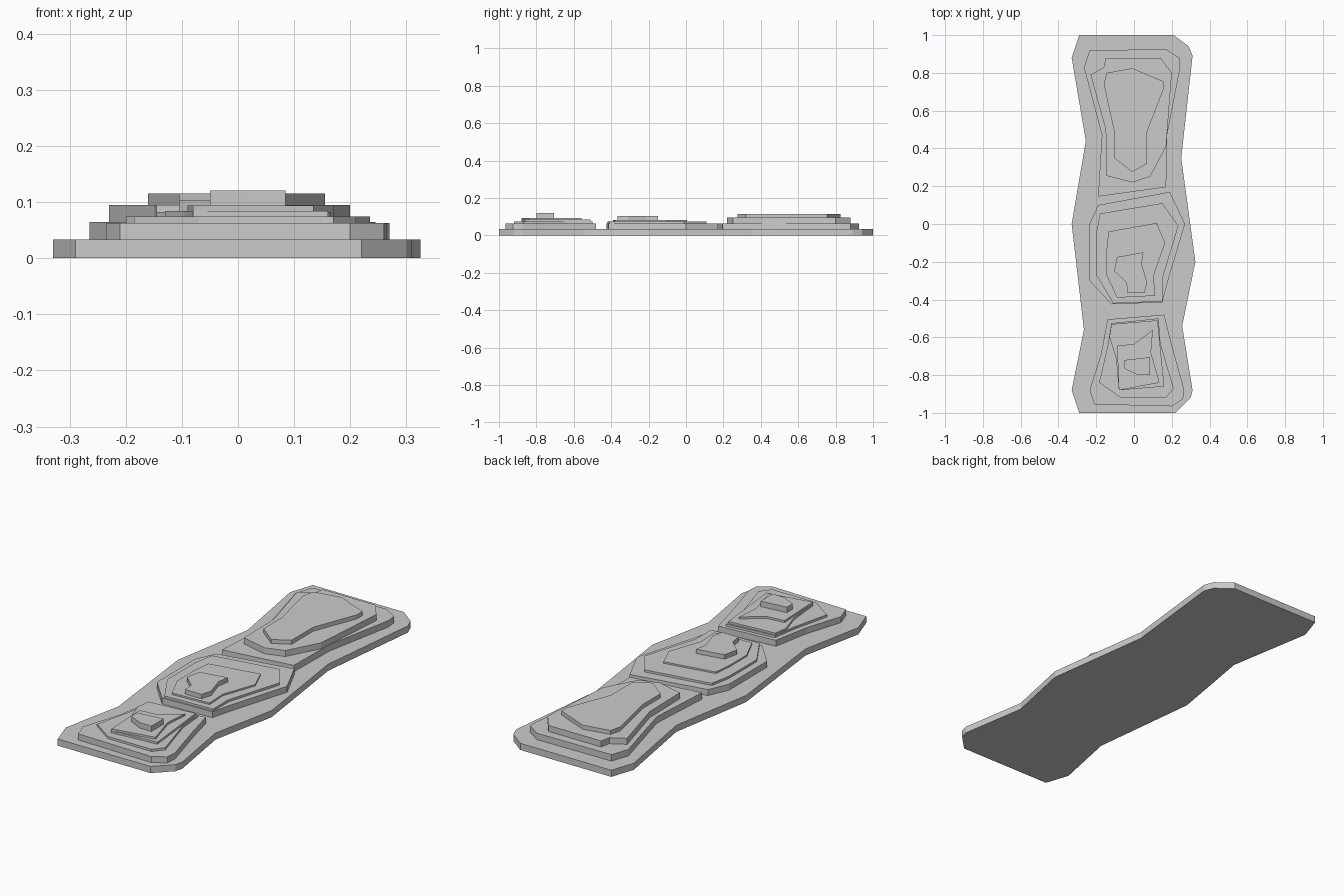
import bpy
import bmesh

CM = 0.01  # outlines are written in hundredths of a unit

default_cube = bpy.data.objects.get("Cube")
if default_cube:
    bpy.data.objects.remove(default_cube, do_unlink=True)


def make_material(name, colour):
    material = bpy.data.materials.new(name)
    material.use_nodes = True
    material.diffuse_color = colour
    shader = material.node_tree.nodes["Principled BSDF"]
    shader.inputs["Base Color"].default_value = colour
    return material


light_grey = make_material("light grey", (0.6, 0.6, 0.6, 1))


def slab(name, bottom, top, outline):
    """Extrude a flat outline into a straight-sided contour layer."""
    bm = bmesh.new()
    corners = [bm.verts.new((x * CM, y * CM, bottom)) for x, y in outline]
    floor = bm.faces.new(corners)
    extruded = bmesh.ops.extrude_face_region(bm, geom=[floor], use_keep_orig=True)
    raised = [v for v in extruded["geom"] if isinstance(v, bmesh.types.BMVert)]
    bmesh.ops.translate(bm, verts=raised, vec=(0, 0, top - bottom))
    bmesh.ops.recalc_face_normals(bm, faces=bm.faces)
    mesh = bpy.data.meshes.new(name)
    bm.to_mesh(mesh)
    bm.free()
    mesh.materials.append(light_grey)
    layer = bpy.data.objects.new(name, mesh)
    bpy.context.collection.objects.link(layer)
    return layer


def mound(name, bottom, layers):
    """Stack contour layers, each one resting on the layer below."""
    for number, (top, outline) in enumerate(layers, start=1):
        slab(f"{name}_layer_{number}", bottom, top, outline)
        bottom = top


# Base plate with pinched waists
BASE_TOP = 0.033
slab("base_plate", 0, BASE_TOP, [
    (-29, 100), (21, 100), (29, 94), (31, 89), (25, 35), (32.5, -20),
    (25.5, -54), (31, -88), (30, -92), (22, -100), (-29, -100), (-33, -88),
    (-26.5, -56), (-33, 0), (-25.5, 44), (-33, 88),
])

# Back mound: three thick steps with a broad, tapering summit
mound("back_mound", BASE_TOP, [
    (0.065, [
        (-23.5, 92), (17, 92.5), (24, 88), (24.5, 83), (17.5, 47), (17, 19.5),
        (-19, 14.5), (-17, 47), (-26.5, 83),
    ]),
    (0.095, [
        (-15, 88), (14, 88), (20, 80), (17, 41), (8.5, 25), (-1, 22),
        (-14.5, 25.5), (-15, 50), (-23, 79), (-16, 83),
    ]),
    (0.115, [
        (-14.5, 80), (-1, 82.5), (15.5, 75.5), (15.5, 71), (7, 49), (7, 32),
        (-1, 27.5), (-10.5, 35), (-10.5, 49), (-16, 74),
    ]),
])

# Middle mound: thin steps with a small jagged summit
mound("middle_mound", BASE_TOP, [
    (0.063, [
        (-19, 10), (19, 17), (27, 0), (18, -30), (15, -41.5), (-12, -42.5),
        (-23.5, -30), (-23.5, 0),
    ]),
    (0.074, [
        (-18, 5.5), (15, 11), (23.5, -1), (15, -29), (15, -41), (-11, -42),
        (-20, -27), (-20, -5),
    ]),
    (0.082, [
        (-13.5, -4), (12, 0.5), (16.5, -10), (10.5, -27), (11, -38),
        (-9, -39), (-14.5, -27), (-14.5, -13),
    ]),
    (0.104, [
        (-9, -17.5), (5, -15), (4, -21), (7, -31), (5.5, -36.5),
        (-3.5, -36.5), (-4, -31), (-10.5, -25),
    ]),
])

# Front mound: five steps up to a small block
mound("front_mound", BASE_TOP, [
    (0.063, [
        (-14, -50.5), (16, -48), (20, -64), (26.5, -87.5), (26, -92.5),
        (20, -96.5), (-21, -95.5), (-23.5, -88), (-17.5, -69),
    ]),
    (0.074, [
        (-12, -52.5), (13, -50), (14, -63), (21, -87), (17, -92),
        (-7, -92), (-18.5, -84), (-14, -65),
    ]),
    (0.084, [
        (-12, -53), (12.5, -51), (14, -66), (16, -86), (-8, -88),
        (-9.5, -71), (-13, -60),
    ]),
    (0.094, [
        (-9, -64.5), (0, -63.5), (10, -56), (9, -68), (13.5, -84),
        (-8, -88),
    ]),
    (0.121, [
        (-5, -72), (8.5, -70.5), (8.5, -80), (2, -80), (-5, -76.5),
    ]),
])
